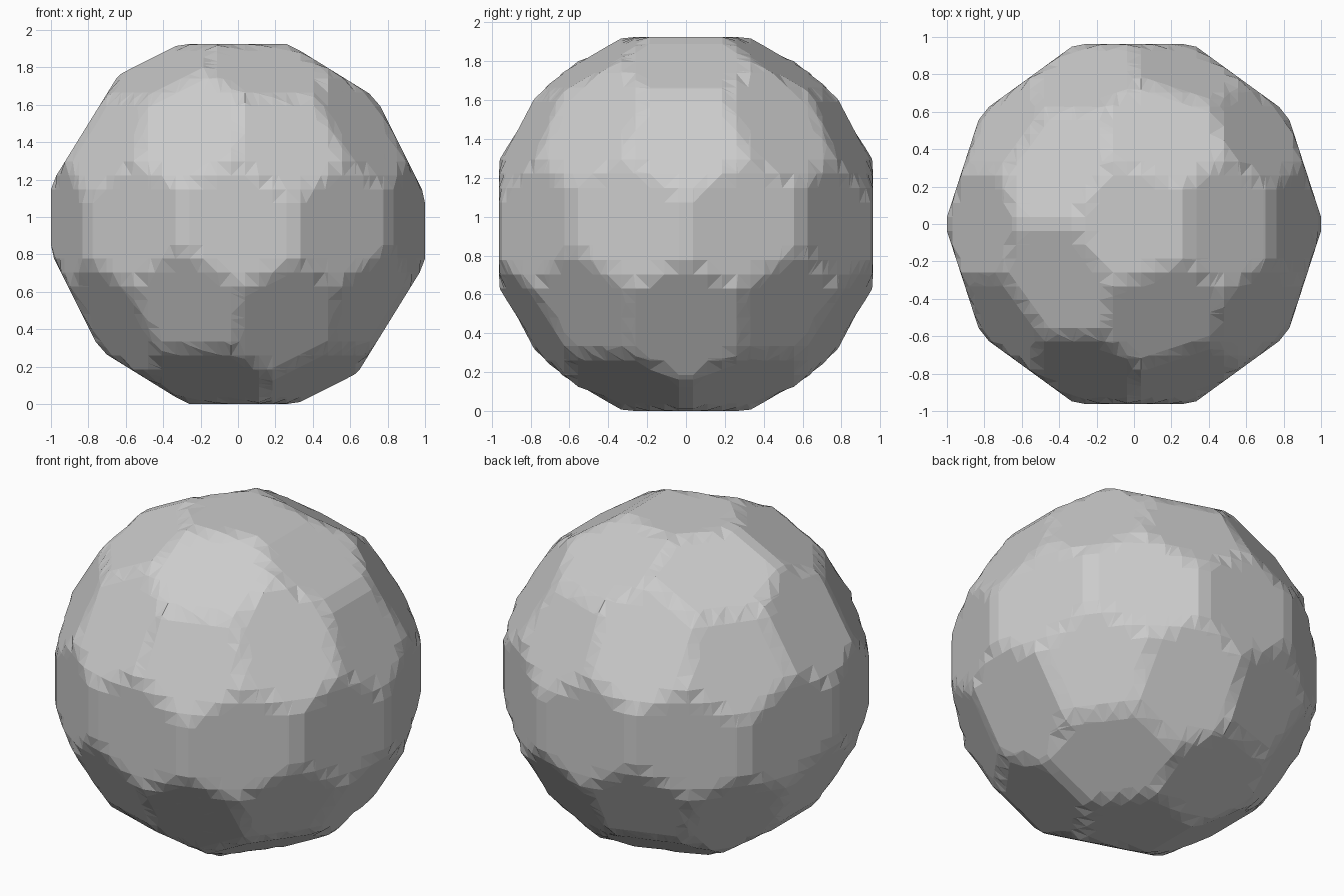
import bpy, bmesh, math
from itertools import product
from mathutils import Vector

default = bpy.data.objects.get("Cube")
if default:
    bpy.data.objects.remove(default, do_unlink=True)

CELL = 0.074      # size of the sampling grid
REACH = 0.9625    # distance of every facet from the centre
LINES = 30        # grid lines per axis

# Facet directions: the 42 corners of a once-divided icosahedron
guide = bmesh.new()
bmesh.ops.create_icosphere(guide, subdivisions=2, radius=1)
normals = [v.co.normalized() for v in guide.verts]
guide.free()


def grid_point(key):
    return Vector([(k - (LINES - 1) / 2) * CELL for k in key])


def depth(key):
    p = grid_point(key)
    return max(n.dot(p) for n in normals) - REACH


field = {key: depth(key) for key in product(range(LINES), repeat=3)}

# The twelve edges of one grid cell, as pairs of corner offsets
corners = list(product((0, 1), repeat=3))
edges = [(a, b) for a in corners for b in corners
         if a < b and sum(abs(i - j) for i, j in zip(a, b)) == 1]

bm = bmesh.new()
shared = {}


def crossing(a, b):
    """Vertex where the surface cuts the grid edge a-b."""
    if (a, b) not in shared:
        t = field[a] / (field[a] - field[b])
        shared[a, b] = bm.verts.new(grid_point(a).lerp(grid_point(b), t))
    return shared[a, b]


# Ball skin: one polygon in each cell that the surface passes through
for cell in product(range(LINES - 1), repeat=3):
    key = {c: tuple(i + j for i, j in zip(cell, c)) for c in corners}
    inside = [field[k] < 0 for k in key.values()]
    if all(inside) or not any(inside):
        continue
    loop = [crossing(key[a], key[b]) for a, b in edges
            if (field[key[a]] < 0) != (field[key[b]] < 0)]
    centre = sum((v.co for v in loop), Vector()) / len(loop)
    out = centre.normalized()
    u = out.orthogonal().normalized()
    w = out.cross(u)
    loop.sort(key=lambda v: math.atan2((v.co - centre).dot(w),
                                       (v.co - centre).dot(u)))
    bm.faces.new(loop)

bmesh.ops.triangulate(bm, faces=bm.faces[:], quad_method='FIXED')
bmesh.ops.recalc_face_normals(bm, faces=bm.faces[:])
bmesh.ops.translate(bm, verts=bm.verts[:], vec=(0, 0, REACH))

mesh = bpy.data.meshes.new("faceted_ball")
bm.to_mesh(mesh)
bm.free()
ball = bpy.data.objects.new("faceted_ball", mesh)
bpy.context.collection.objects.link(ball)

# Plain grey finish
grey = bpy.data.materials.new("light_grey")
grey.use_nodes = True
colour = (0.6, 0.6, 0.6, 1)
grey.diffuse_color = colour
grey.node_tree.nodes["Principled BSDF"].inputs["Base Color"].default_value = colour
mesh.materials.append(grey)
